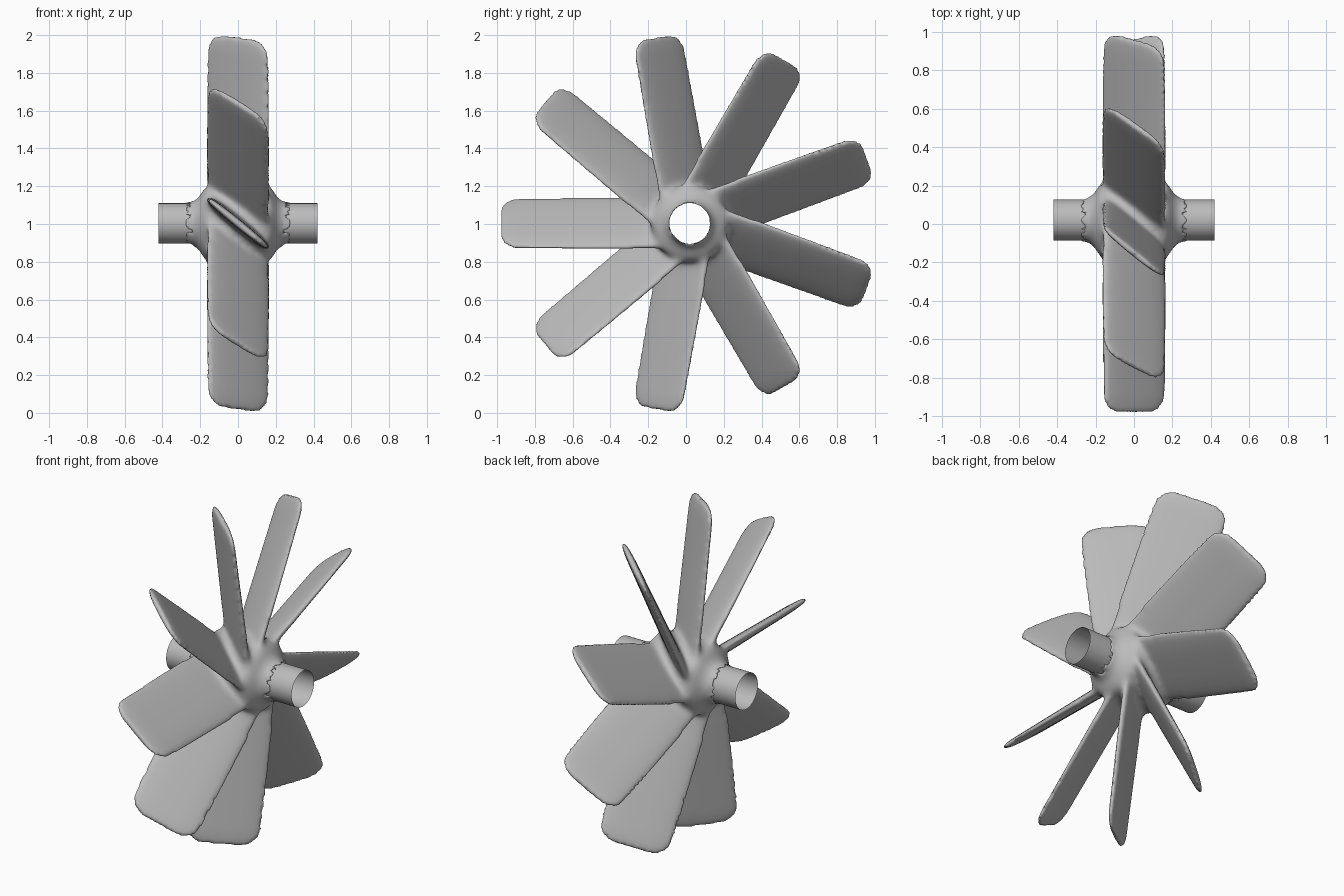
import bpy, bmesh, math
from mathutils import Vector

if "Cube" in bpy.data.objects:
    bpy.data.objects.remove(bpy.data.objects["Cube"])

CY, CZ = 0.02, 1.003      # axle position; axle runs along x
BLADES, TIP = 9, 1.0
TUBE_R = 0.107

grey = bpy.data.materials.new("plain grey")
grey.diffuse_color = (0.5, 0.5, 0.5, 1)
grey.use_nodes = True
grey.node_tree.nodes["Principled BSDF"].inputs["Base Color"].default_value = grey.diffuse_color


def make_object(name, bm):
    bmesh.ops.recalc_face_normals(bm, faces=bm.faces)
    me = bpy.data.meshes.new(name)
    bm.to_mesh(me)
    bm.free()
    ob = bpy.data.objects.new(name, me)
    bpy.context.collection.objects.link(ob)
    me.materials.append(grey)
    return ob


def loft(bm, rings, closed_path=False, caps=False):
    rows = [[bm.verts.new(p) for p in ring] for ring in rings]
    n = len(rows[0])
    pairs = list(zip(rows, rows[1:]))
    if closed_path:
        pairs.append((rows[-1], rows[0]))
    for a, b in pairs:
        for i in range(n):
            j = (i + 1) % n
            bm.faces.new((a[i], a[j], b[j], b[i]))
    if caps:
        bm.faces.new(rows[0])
        bm.faces.new(rows[-1])


def circle(x, r, n=72):
    return [(x, CY + r * math.cos(2 * math.pi * i / n),
             CZ + r * math.sin(2 * math.pi * i / n)) for i in range(n)]


# hub: turned ring with flared ends, bored for the tube
bm = bmesh.new()
half = [(0.28, 0.109), (0.235, 0.118), (0.205, 0.14), (0.19, 0.17), (0.165, 0.20), (0.08, 0.205)]
profile = [(-x, r) for x, r in half] + [(x, r) for x, r in reversed(half)]
loft(bm, [circle(x, r) for x, r in profile + [(0.28, 0.104), (-0.28, 0.104)]], closed_path=True)


# blades: pitched, rounded paddles around the axle
def blade(bm, angle):
    radial = Vector((0, math.cos(angle), math.sin(angle)))
    tangent = Vector((0, -math.sin(angle), math.cos(angle)))
    chord = Vector((0.775, 0, 0)) + tangent * 0.632
    normal = radial.cross(chord)
    corner = 0.10
    radii = [0.15, 0.22, 0.3, 0.45, 0.6, 0.75, 0.88] + [
        TIP - corner + corner * math.sin(math.radians(a)) for a in (0, 20, 40, 55, 70, 80, 88)]
    rings = []
    for r in radii:
        t = (r - 0.15) / (TIP - 0.15)
        over = max(0, r - (TIP - corner))
        cut = corner - math.sqrt(max(0, corner ** 2 - over ** 2))
        w = 0.212 - 0.004 * t - cut
        h = (0.032 - 0.011 * t) * (1 - 0.5 * cut / corner)
        ring = []
        for i in range(32):
            a = 2 * math.pi * i / 32
            c, s = math.cos(a), math.sin(a)
            u = math.copysign(abs(c) ** 0.8, c) * w
            v = math.copysign(abs(s) ** 0.8, s) * h
            ring.append(Vector((0, CY, CZ)) + radial * r + chord * u + normal * v)
        rings.append(ring)
    loft(bm, rings, caps=True)


for k in range(BLADES):
    blade(bm, math.radians(20 + 40 * k))
rotor = make_object("fan_rotor", bm)

# fuse hub and blades into one skin
mod = rotor.modifiers.new("fuse", 'REMESH')
mod.mode = 'VOXEL'
mod.voxel_size = 0.0125
dg = bpy.context.evaluated_depsgraph_get()
fused = bpy.data.meshes.new_from_object(rotor.evaluated_get(dg))
rotor.modifiers.clear()

# soften the blade roots into fillets
bm = bmesh.new()
bm.from_mesh(fused)
roots = [v for v in bm.verts if 0.125 < math.hypot(v.co.y - CY, v.co.z - CZ) < 0.34]
for _ in range(14):
    bmesh.ops.smooth_vert(bm, verts=roots, factor=0.5, use_axis_x=True, use_axis_y=True, use_axis_z=True)
for _ in range(2):
    bmesh.ops.smooth_vert(bm, verts=bm.verts, factor=0.5, use_axis_x=True, use_axis_y=True, use_axis_z=True)
# keep the bore clear of the tube
for v in bm.verts:
    d = Vector((0, v.co.y - CY, v.co.z - CZ))
    if d.length < TUBE_R and abs(v.co.x) < 0.27:
        v.co += d.normalized() * (TUBE_R + 0.001 - d.length)
bm.to_mesh(rotor.data)
bm.free()
if not rotor.data.materials:
    rotor.data.materials.append(grey)
for p in rotor.data.polygons:
    p.use_smooth = True
    p.material_index = 0

# axle tube: open thin sleeve
bm = bmesh.new()
loft(bm, [circle(-0.42, TUBE_R), circle(0.42, TUBE_R)])
tube = make_object("axle_tube", bm)
for p in tube.data.polygons:
    p.use_smooth = True
